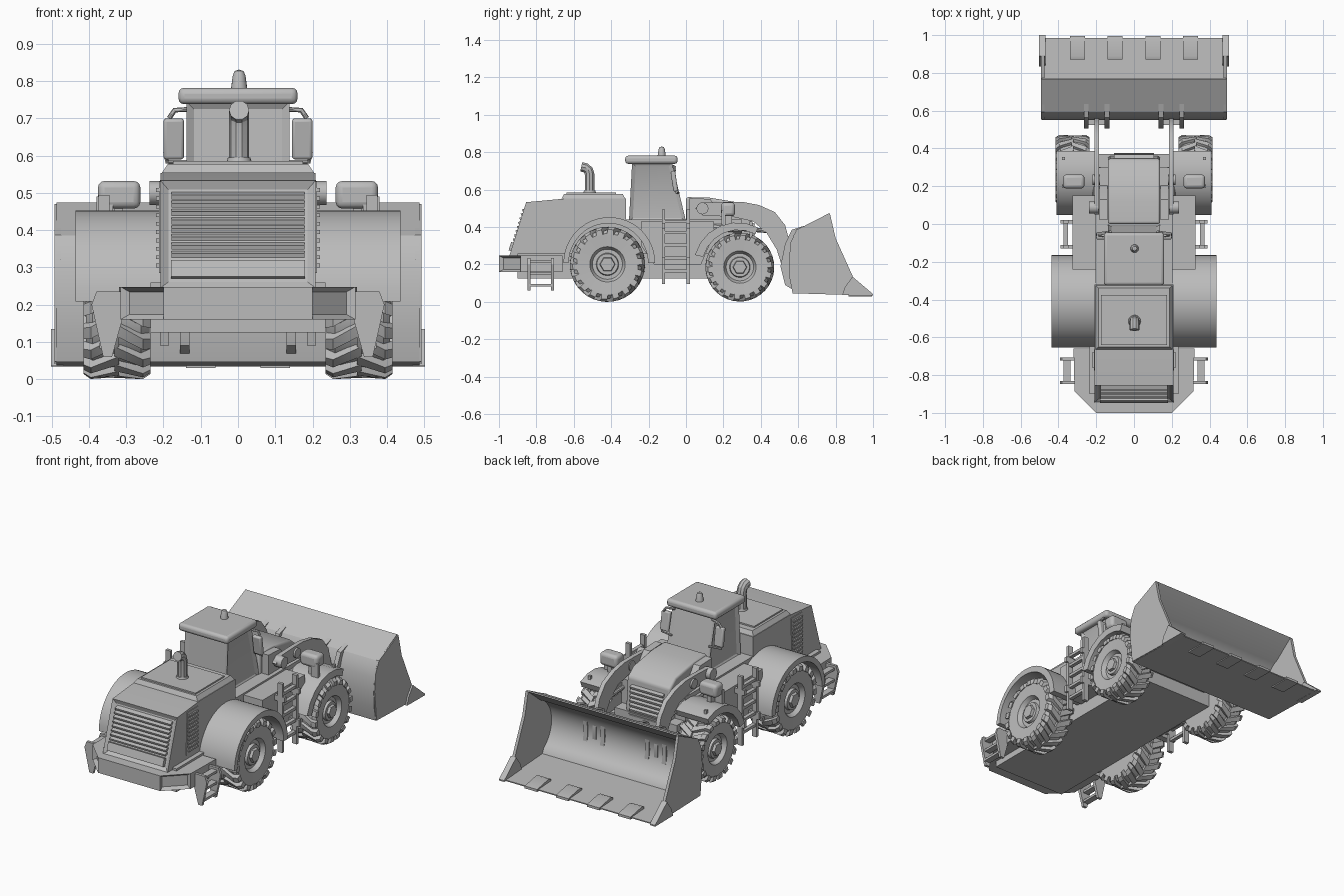
import bpy, bmesh, math
from mathutils import Matrix, Vector

if "Cube" in bpy.data.objects:
    bpy.data.objects.remove(bpy.data.objects["Cube"])

GREY = bpy.data.materials.new("plain grey")
GREY.diffuse_color = (0.5, 0.5, 0.5, 1)
GREY.use_nodes = True
GREY.node_tree.nodes["Principled BSDF"].inputs["Base Color"].default_value = GREY.diffuse_color


def finish(name, bm, mirror=False, bevel=0.0):
    """Turn a bmesh into an object, with an optional twin across x."""
    bmesh.ops.remove_doubles(bm, verts=bm.verts, dist=1e-5)
    bmesh.ops.recalc_face_normals(bm, faces=bm.faces)
    for side in ((1, -1) if mirror else (1,)):
        if side < 0:
            bmesh.ops.transform(bm, matrix=Matrix.Scale(-1, 4, (1, 0, 0)), verts=bm.verts)
            bmesh.ops.reverse_faces(bm, faces=bm.faces)
        me = bpy.data.meshes.new(name)
        bm.to_mesh(me)
        me.materials.append(GREY)
        ob = bpy.data.objects.new(name if not mirror else name + ("_right" if side > 0 else "_left"), me)
        bpy.context.collection.objects.link(ob)
        if bevel:
            m = ob.modifiers.new("bevel", 'BEVEL')
            m.width, m.segments = bevel, 3
    bm.free()


def prism_mesh(pts, lo, hi, axis='x'):
    bm = bmesh.new()
    place = {'x': lambda p, h: (h, p[0], p[1]), 'y': lambda p, h: (p[0], h, p[1]),
             'z': lambda p, h: (p[0], p[1], h)}[axis]
    a = [bm.verts.new(place(p, lo)) for p in pts]
    b = [bm.verts.new(place(p, hi)) for p in pts]
    bm.faces.new(a)
    bm.faces.new(b)
    for i in range(len(pts)):
        j = (i + 1) % len(pts)
        bm.faces.new((a[i], a[j], b[j], b[i]))
    bmesh.ops.recalc_face_normals(bm, faces=bm.faces)
    bm.normal_update()
    return bm


def prism(name, pts, lo, hi, axis='x', mirror=False, bevel=0.0):
    finish(name, prism_mesh(pts, lo, hi, axis), mirror, bevel)


def box(name, lo, hi, mirror=False, bevel=0.0, tilt=0.0, top=1.0):
    """Box between two corners, tilted about x, its top scaled."""
    lo, hi = Vector(lo), Vector(hi)
    c, s = (lo + hi) / 2, hi - lo
    bm = bmesh.new()
    bmesh.ops.create_cube(bm, size=1)
    for v in bm.verts:
        k = top if v.co.z > 0 else 1
        v.co = Vector((v.co.x * s.x * k, v.co.y * s.y * k, v.co.z * s.z))
    bmesh.ops.transform(bm, matrix=Matrix.Translation(c) @ Matrix.Rotation(tilt, 4, 'X'), verts=bm.verts)
    finish(name, bm, mirror, bevel)


def lathe(name, prof, centre, axis='x', n=32, mirror=False):
    """Spin (height, radius) points about an axis."""
    bm = bmesh.new()
    rings = []
    for h, r in prof:
        ring = []
        for i in range(n):
            t = 2 * math.pi * i / n
            u, w = r * math.cos(t), r * math.sin(t)
            ring.append(bm.verts.new(Vector(centre) + Vector((h, u, w) if axis == 'x' else (u, w, h))))
        rings.append(ring)
    for p, q in zip(rings, rings[1:]):
        for i in range(n):
            bm.faces.new((p[i], p[(i + 1) % n], q[(i + 1) % n], q[i]))
    finish(name, bm, mirror)


def tube(name, pts, r, mirror=False, sides=3):
    """Round tube along a path."""
    cu = bpy.data.curves.new(name, 'CURVE')
    cu.dimensions, cu.bevel_depth, cu.bevel_resolution, cu.use_fill_caps = '3D', r, sides, True
    sp = cu.splines.new('POLY')
    sp.points.add(len(pts) - 1)
    for p, co in zip(sp.points, pts):
        p.co = (*co, 1)
    tmp = bpy.data.objects.new(name, cu)
    bpy.context.collection.objects.link(tmp)
    bm = bmesh.new()
    bm.from_mesh(tmp.evaluated_get(bpy.context.evaluated_depsgraph_get()).to_mesh())
    bpy.data.objects.remove(tmp)
    finish(name, bm, mirror)


def arc(c, r, a0, a1, n):
    return [(c[0] + r * math.cos(math.radians(a0 + (a1 - a0) * i / n)),
             c[1] + r * math.sin(math.radians(a0 + (a1 - a0) * i / n))) for i in range(n + 1)]


# wheels: tyre with dished rim, hub, slanted tread lugs
def wheel(tag, y, z, R):
    c, w = (0.325, y, z), 0.088
    lathe(tag + "_tyre", [(-w, 0), (-w, .8 * R), (-.065, .91 * R), (.065, .91 * R), (w * .95, .82 * R),
          (w * .9, .47 * R), (.066, .43 * R), (.055, .40 * R), (.055, .3 * R), (.07, .28 * R), (.07, 0)], c, mirror=True)
    lathe(tag + "_hub", [(.06, 0), (.06, .22 * R), (.085, .19 * R), (.085, 0)], c, n=6, mirror=True)
    bm, n = bmesh.new(), 18
    for s in (-1, 1):
        for k in range(n):
            a = 2 * math.pi * (k + (.5 if s > 0 else 0)) / n
            vs = []
            for x, skew, r0, r1 in ((-.006, 0, .88, .985), (.07, .22, .86, 1), (.09, .26, .8, .93)):
                for d in (-.085, .085):
                    for r in (r0, r1):
                        t = a + skew + d * (1.25 if r == r0 else 1)
                        vs.append(bm.verts.new((c[0] + s * x, y + R * r * math.cos(t), z + R * r * math.sin(t))))
            res = bmesh.ops.convex_hull(bm, input=vs)
            bmesh.ops.delete(bm, geom=list({g for g in res["geom_interior"] if isinstance(g, bmesh.types.BMVert)}), context='VERTS')
    finish(tag + "_tread", bm, mirror=True)


wheel("rear_wheel", -.42, .201, .201)
wheel("front_wheel", .288, .186, .184)

# fenders
prism("rear_fender", arc((-.41, .208), .245, 0, 180, 24) + arc((-.415, .208), .212, 180, 0, 24), .2, .436, mirror=True)
prism("front_fender", arc((.275, .19), .235, 62, 165, 6) + arc((.28, .19), .195, 165, 62, 6), .2, .41, mirror=True)

# chassis, axles and deck
box("chassis", (-.235, -.9, .125), (.235, .36, .26))
box("centre_body", (-.205, -.4, .2), (.205, .3, .44))
prism("deck", [(-.24, .3), (-.17, .2), (.08, .2), (.15, .36), (.15, .43), (-.24, .43)], -.325, .325)
for y, z in ((-.42, .201), (.288, .186)):
    lathe("axle", [(-.26, 0), (-.26, .06), (.26, .06), (.26, 0)], (0, y, z), n=16)

# engine hood with recessed rear face
bm = prism_mesh([(-.945, .245), (-.855, .533), (-.64, .553), (-.32, .553), (-.32, .2), (-.9, .2)], -.208, .208)
rear = [f for f in bm.faces if f.normal.y < -.8 and f.normal.z > .1]
bmesh.ops.inset_individual(bm, faces=rear, thickness=.03, depth=-.014)
finish("engine_hood", bm)
box("hood_lid", (-.205, -.665, .553), (.205, -.325, .577), top=.92)
prism("hood_panel", [(-.175, -.64), (.175, -.64), (.175, -.375), (-.175, -.375)], .57, .585, 'z')
lean = -math.atan2(.09, .288)
box("grille_sill", (-.18, -.942, .272), (.18, -.922, .318), tilt=lean)
for i in range(8):
    z = .335 + i * .0225
    y = -.945 + (z - .245) * .3125
    box("grille_slat", (-.178, y - .008, z - .006), (.178, y + .018, z + .006), tilt=.3)
prism("side_vent_frame", [(-.775, .285), (-.765, .53), (-.665, .53), (-.675, .285)], .2, .212, mirror=True)
for i in range(10):
    z = .305 + i * .0225
    box("side_vent_slat", (.205, -.762, z - .005), (.22, -.678, z + .005), mirror=True)

# rear bumper with recessed corner lamps
bm = prism_mesh([(-.2, -1), (.2, -1), (.315, -.885), (.32, -.66), (-.32, -.66), (-.315, -.885)], .16, .248, 'z')
lamps = [f for f in bm.faces if abs(f.normal.x) > .3 and f.normal.y < -.3]
bmesh.ops.inset_individual(bm, faces=lamps, thickness=.02, depth=-.02)
finish("rear_bumper", bm)
prism("bumper_plate", [(-.12, .162), (.12, .162), (.08, .2), (-.08, .2)], -1, -.99, 'y')

# rear steps
for y in (-.84, -.715):
    prism("step_plate", [(.305, .235), (.38, .235), (.393, .2), (.362, .06), (.338, .06), (.312, .155)],
          y - .008, y + .008, 'y', mirror=True)
for z in (.09, .15, .215):
    box("step_rung", (.335, -.84, z - .007), (.372, -.715, z + .007), mirror=True)

# deck ladders
for y in (-.12, .012):
    box("ladder_rail", (.325, y - .009, .2), (.39, y + .009, .24), mirror=True)
    box("ladder_post", (.345, y - .009, .095), (.375, y + .009, .495), mirror=True)
    box("ladder_bracket", (.32, y - .009, .39), (.39, y + .009, .42), mirror=True)
for z in (.165, .235, .305, .37, .43):
    box("ladder_rung", (.35, -.12, z - .008), (.372, .012, z + .008), mirror=True)

# cab with recessed windows, roof and beacon
bm = prism_mesh([(-.305, .43), (-.288, .745), (-.075, .745), (.0, .43)], -.138, .138)
panes = [f for f in bm.faces if abs(f.normal.z) < .5]
bmesh.ops.inset_individual(bm, faces=panes, thickness=.028, depth=-.012)
finish("cab", bm)
box("cab_roof", (-.16, -.325, .738), (.16, -.045, .782), bevel=.016)
lathe("beacon", [(0, 0), (0, .022), (.035, .017), (.047, .012), (.051, 0)], (.003, -.13, .78), axis='z', n=16)

# mirrors on bracket bars
box("mirror", (.145, -.075, .59), (.2, -.05, .7), mirror=True, bevel=.008, tilt=.15)
tube("mirror_bar", [(.12, -.07, .725), (.17, -.06, .722), (.185, -.06, .7)], .007, mirror=True)
tube("mirror_lower_bar", [(.12, -.04, .583), (.19, -.05, .583), (.195, -.06, .61)], .006, mirror=True)

# exhaust stack
tube("exhaust", [(.003, -.515, .56), (.003, -.515, .68), (.003, -.521, .703), (.003, -.537, .717), (.003, -.56, .722)], .027)
lathe("exhaust_collar", [(0, 0), (0, .036), (.02, .03), (.02, 0)], (.003, -.515, .575), axis='z', n=20)

# front hood with grille
prism("front_hood", [(.0, .3), (.0, .56), (.12, .558), (.29, .53), (.345, .485), (.365, .22), (.2, .2)],
      -.138, .138, bevel=.012)
for i in range(7):
    z = .29 + i * .025
    box("front_grille_slat", (-.105, .345, z - .007), (.105, .375 - i * .0015, z + .007), tilt=-.3)
box("front_frame", (-.2, .02, .2), (.2, .37, .3))
prism("arm_tower", [(.02, .25), (.02, .555), (.13, .55), (.2, .45), (.3, .25)], .14, .182, mirror=True)

# lift arms, pivots and rods
prism("lift_arm", [(.05, .5), (.08, .53), (.2, .535), (.3, .535), (.39, .518), (.475, .48), (.53, .41), (.56, .3), (.56, .15),
      (.53, .09), (.51, .2), (.485, .28), (.43, .37), (.36, .43), (.25, .455), (.09, .462)], .185, .21, mirror=True)
lathe("arm_pivot", [(0, 0), (0, .032), (.048, .032), (.048, 0)], (.19, .088, .5), n=16, mirror=True)
lathe("arm_pin", [(0, 0), (0, .028), (.04, .028), (.04, 0)], (.18, .235, .495), n=16, mirror=True)
tube("lift_cylinder", [(.197, .1, .4), (.197, .3, .39)], .022, mirror=True)
tube("lift_rod", [(.197, .3, .39), (.197, .43, .38)], .012, mirror=True)
for x in (.13, .24):
    prism("bucket_bracket", [(.635, .408), (.59, .385), (.565, .3), (.562, .2), (.58, .06), (.53, .09), (.505, .19), (.53, .31),
          (.565, .385)], x, x + .026, mirror=True)
box("bucket_pin", (.13, .525, .13), (.265, .55, .155), mirror=True)

# head lamps on fender stalks
box("head_lamp", (.262, .188, .458), (.376, .262, .532), mirror=True, bevel=.018)
box("lamp_stalk", (.308, .205, .4), (.332, .245, .47), mirror=True)
box("lamp_bracket", (.335, .19, .41), (.38, .21, .49), mirror=True)
box("lamp_post", (.365, .34, .34), (.38, .355, .43), mirror=True)

# bucket: curved shell, cheeks, corner guards and teeth
back = arc((.72, .225), .165, 112, 236, 14)
shell = [(.772, .47)] + back + [(.64, .06), (.985, .04)]
outer = [(.985, .034), (.57, .046), (.553, .13), (.55, .22), (.558, .3), (.575, .355), (.592, .385), (.765, .474)]
prism("bucket_shell", shell + outer, -.487, .487)
prism("bucket_cheek", [(.77, .47), (.592, .387), (.56, .32), (.552, .22), (.57, .048), (.86, .04), (.92, .05),
      (.89, .14), (.8, .34)], .475, .492, mirror=True)
prism("corner_guard", [(.89, .135), (1, .042), (1, .034), (.835, .036), (.85, .08)], .468, .502, mirror=True)
for x in (-.3, -.1, .1, .3):
    prism("bucket_tooth", [(.87, .058), (.89, .064), (.995, .044), (.995, .03), (.87, .03)], x - .04, x + .04)

# smooth shading with sharp edges kept
bpy.ops.object.select_all(action='SELECT')
bpy.context.view_layer.objects.active = bpy.context.selected_objects[0]
bpy.ops.object.shade_smooth_by_angle(angle=math.radians(30))
